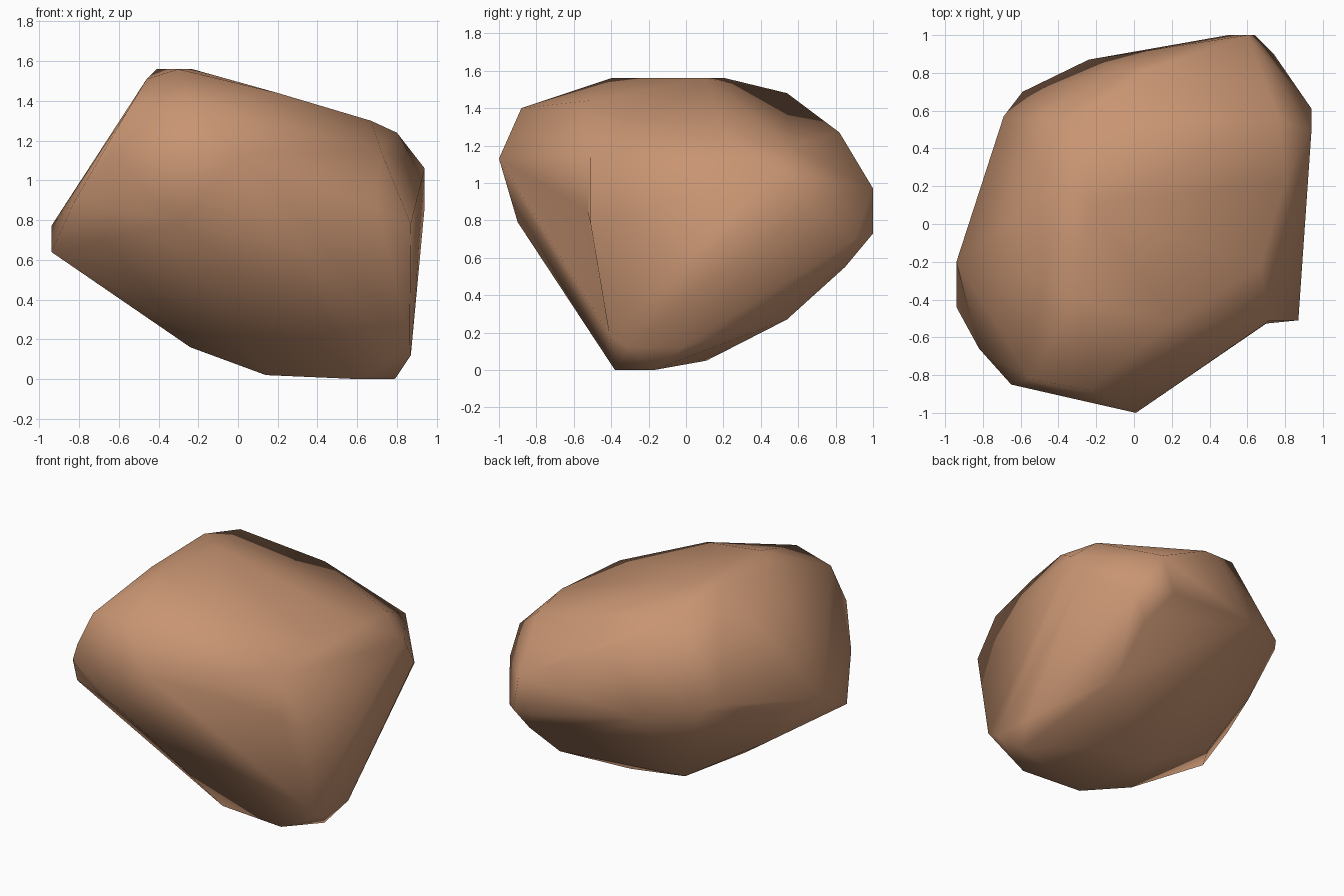
import bpy, bmesh
from mathutils import Vector

# corner points of the boulder, grouped from the ground up
foot = [(0.14, -0.37, 0.02), (0.6, -0.38, 0), (0.79, -0.17, 0),
        (0.87, -0.31, 0.12), (0.865, -0.41, 0.19), (0.87, -0.02, 0.12),
        (0.35, 0.11, 0.05), (-0.07, 0.11, 0.11), (-0.24, -0.31, 0.16)]
underside = [(0.6, 0.54, 0.27), (0.62, 0.85, 0.55), (-0.62, 0.0, 0.45)]
waist = [(-0.94, -0.44, 0.64), (-0.94, -0.2, 0.77), (-0.82, -0.66, 0.9),
         (-0.3, -0.9, 0.79), (0.87, -0.51, 0.78), (0.94, 0.61, 0.87),
         (0.74, 0.9, 0.7), (0.64, 1.0, 0.73), (0.5, 1.0, 0.73), (0.6, 1.0, 0.97),
         (-0.24, 0.87, 0.85), (-0.59, 0.7, 0.92), (-0.69, 0.57, 0.95),
         (-0.8, 0.18, 0.8)]
shoulder = [(0.01, -1.0, 1.13), (-0.65, -0.85, 1.13), (0.72, -0.51, 1.15),
            (0.94, 0.5, 1.06), (0.77, 0.55, 1.2), (0.8, 0.23, 1.24),
            (0.67, -0.22, 1.3), (0.1, 0.82, 1.27), (0.0, 0.82, 1.27)]
crown = [(-0.24, -0.88, 1.4), (-0.55, -0.82, 1.36), (0.2, -0.52, 1.44),
         (-0.36, 0.54, 1.48), (-0.46, -0.3, 1.51), (-0.41, 0.21, 1.56),
         (-0.3, -0.4, 1.56), (-0.23, 0.1, 1.56)]
dent = Vector((0.70, -0.612, 0.85))   # shallow hollow beside the front corner

# wrap the points in a hull
bm = bmesh.new()
for group in (foot, underside, waist, shoulder, crown, [dent]):
    for p in group:
        bm.verts.new(p)
bmesh.ops.convex_hull(bm, input=bm.verts[:])
bmesh.ops.delete(bm, geom=[v for v in bm.verts if not v.link_faces], context='VERTS')

# press in the hollow
for v in bm.verts:
    if (v.co - dent).length < 0.01:
        v.co.y += 0.085
bmesh.ops.recalc_face_normals(bm, faces=bm.faces[:])
for f in bm.faces:
    f.smooth = True

mesh = bpy.data.meshes.new("boulder")
bm.to_mesh(mesh)
bm.free()
boulder = bpy.data.objects.new("boulder", mesh)
bpy.context.collection.objects.link(boulder)

# one warm brown stone colour
stone = bpy.data.materials.new("brown_stone")
stone.diffuse_color = (0.58, 0.30, 0.17, 1)
mesh.materials.append(stone)
